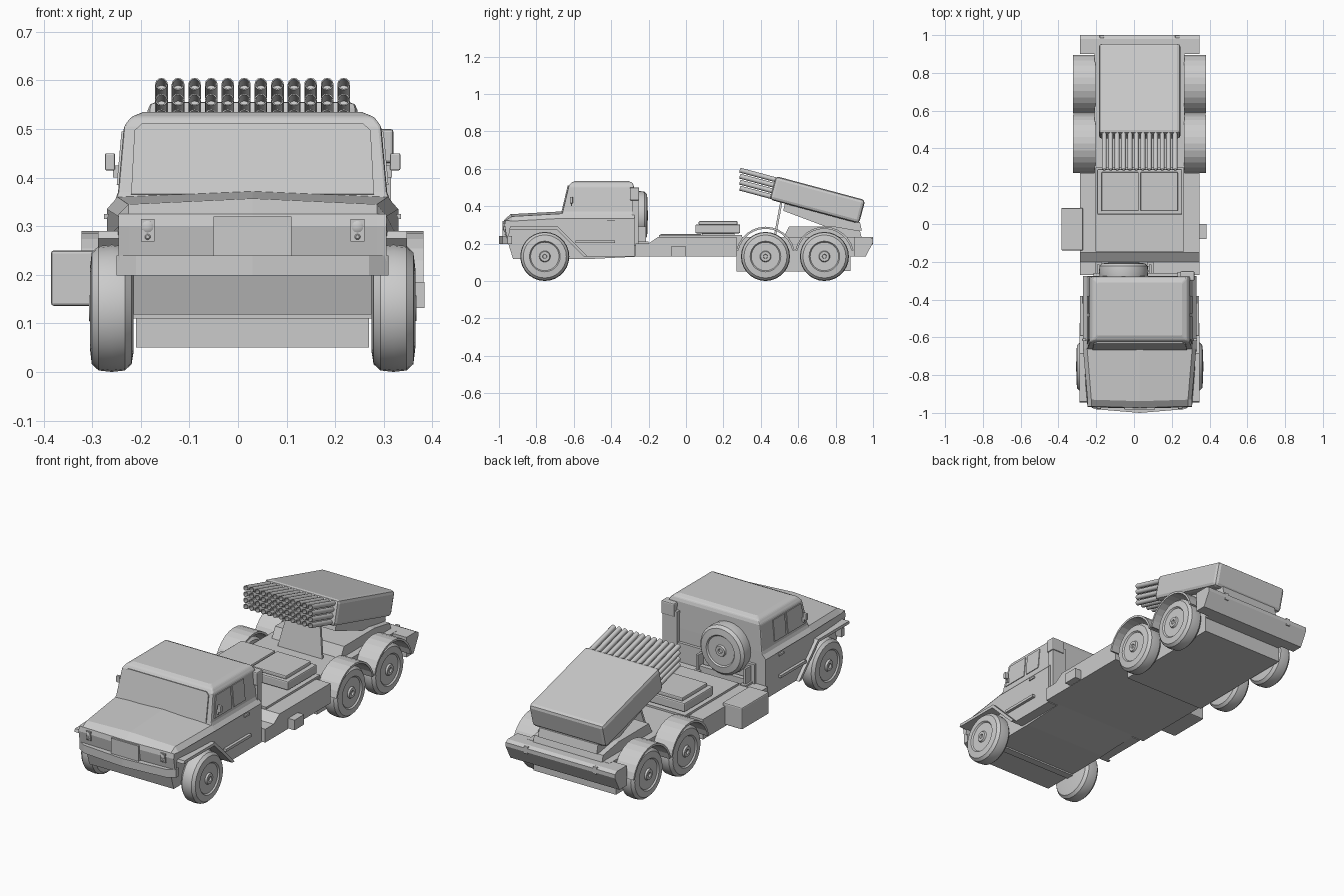
import bpy, bmesh, math
from mathutils import Matrix, Vector

cube = bpy.data.objects.get("Cube")
if cube:
    bpy.data.objects.remove(cube)

CX = 0.03                                   # centre line of the truck
CENTRE = Matrix.Translation((CX, 0, 0))


def finish(bm, name, bevel=0, smooth=False, matrix=None):
    bmesh.ops.recalc_face_normals(bm, faces=bm.faces)
    mesh = bpy.data.meshes.new(name)
    bm.to_mesh(mesh)
    bm.free()
    mesh.transform(CENTRE @ (matrix or Matrix()))
    ob = bpy.data.objects.new(name, mesh)
    bpy.context.collection.objects.link(ob)
    if bevel:
        mod = ob.modifiers.new("Bevel", 'BEVEL')
        mod.width, mod.segments, mod.limit_method = bevel, 2, 'ANGLE'
    if smooth:
        bpy.ops.object.select_all(action='DESELECT')
        ob.select_set(True)
        bpy.context.view_layer.objects.active = ob
        bpy.ops.object.shade_smooth_by_angle(angle=math.radians(35))
    return ob


def loft(name, rings, bevel=0, matrix=None):
    """Skin a list of equal-length closed rings and cap both ends."""
    bm = bmesh.new()
    rows = [[bm.verts.new(p) for p in ring] for ring in rings]
    n = len(rows[0])
    for a, b in zip(rows, rows[1:]):
        for i in range(n):
            j = (i + 1) % n
            bm.faces.new((a[i], a[j], b[j], b[i]))
    bm.faces.new(rows[0])
    bm.faces.new(rows[-1])
    return finish(bm, name, bevel, False, matrix)


def box(name, x, y, z, bevel=0, matrix=None):
    ring = [(x[0], y[0]), (x[1], y[0]), (x[1], y[1]), (x[0], y[1])]
    return loft(name, [[(*p, h) for p in ring] for h in z], bevel, matrix)


def side_profile(name, half, profile, bevel=0):
    """Extrude a (y, z) outline across the truck."""
    return loft(name, [[(x, y, z) for y, z in profile] for x in (-half, half)], bevel)


def lathe(bm, profile, matrix, segs):
    """Spin (radius, height) points about local z."""
    rows = []
    for r, h in profile:
        rows.append([bm.verts.new(matrix @ Vector((r * math.cos(a), r * math.sin(a), h)))
                     for a in (2 * math.pi * i / segs for i in range(segs))])
    for a, b in zip(rows, rows[1:]):
        for i in range(segs):
            j = (i + 1) % segs
            bm.faces.new((a[i], a[j], b[j], b[i]))
    bm.faces.new(rows[0])
    bm.faces.new(rows[-1])


TYRE = [(.09, 0), (.115, .004), (.128, .018), (.131, .045), (.128, .072), (.115, .086),
        (.082, .09), (.076, .083), (.03, .083), (.026, .092), (.012, .092), (.010, .084)]


def wheel(name, x, y, z, direction):
    bm = bmesh.new()
    axis = Vector(direction).to_track_quat('Z', 'Y').to_matrix().to_4x4()
    lathe(bm, TYRE, Matrix.Translation((x, y, z)) @ axis, 28)
    finish(bm, name, smooth=True)


# Road wheels, rear mudguards and axles
for side, s in (("right", -1), ("left", 1)):
    for pos, y in (("front", -.755), ("middle", .425), ("rear", .74)):
        wheel(f"{pos}_wheel_{side}", s * .245, y, .131, (s, 0, 0))
        if pos == "front":
            continue
        rings = []
        for i in range(13):
            a = math.radians(12 + 13 * i)
            c, d = math.cos(a), math.sin(a)
            rings.append([(s * x, y + r * c, .131 + r * d)
                          for x, r in ((.235, .148), (.352, .148), (.352, .159), (.235, .159))])
        loft(f"{pos}_mudguard_{side}", rings)
for pos, y in (("front", -.755), ("middle", .425), ("rear", .74)):
    box(f"{pos}_axle", (-.25, .25), (y - .02, y + .02), (.11, .15))

# Chassis
side_profile("cargo_bed", .317, [(-.27, .13), (.27, .13), (.27, .235), (-.15, .235), (-.2, .2), (-.27, .2)])
box("bed_plate", (-.235, .235), (-.145, .3), (.23, .246))
box("rear_frame", (-.238, .238), (.25, .93), (.13, .236))
side_profile("rear_bumper", .317, [(.9, .13), (.96, .13), (1.0, .205), (1.0, .225), (.98, .235), (.9, .235)])
side_profile("underside_box", .24, [(.27, .05), (.88, .053), (.88, .14), (.27, .14)])
side_profile("front_frame", .245, [(-.95, .2), (-.925, .118), (-.5, .118), (-.26, .13), (-.26, .3), (-.95, .3)])
for s in (-1, 1):
    box("rear_lamp", (s * .2 - .012, s * .2 + .012), (.985, 1.0), (.195, .235), .003)

# Lower cab and bonnet with a gently crowned top
outline = [(-.955, .21), (-.97, .3), (-.965, .325), (-.93, .345), (-.66, .36), (-.275, .36),
           (-.275, .13), (-.54, .13), (-.69, .275), (-.94, .275)]
rings = []
for x, drop in ((-.3, .025), (-.278, 0), (0, -.012), (.278, 0), (.3, .025)):
    ring = []
    for y, z in outline:
        taper = .92 if y < -.9 else 1
        ring.append((x * taper, y - (.008 if x == 0 and y < -.9 else 0), z - drop if z > .33 else z))
    rings.append(ring)
loft("lower_cab", rings)

# Upper cab
rings = []
for z, half, front, back in ((.335, .29, -.67, -.275), (.37, .277, -.66, -.275),
                             (.505, .265, -.628, -.278), (.525, .25, -.615, -.285), (.535, .225, -.59, -.31)):
    rings.append([(-half, front, z), (half, front, z), (half, back, z), (-half, back, z)])
loft("upper_cab", rings, .006)

# Windscreen and side windows
lean = Matrix.Translation((0, -.662, .365)) @ Matrix.Rotation(-math.atan2(.032, .135), 4, 'X')
loft("windscreen", [[(-.25, y, 0), (.25, y, 0), (.243, y, .135), (.228, y, .149),
                     (-.228, y, .149), (-.243, y, .135)] for y in (-.005, .01)], 0, lean)
for s in (-1, 1):
    panes = [[(-.635, .385), (-.61, .495), (-.49, .495), (-.49, .385)],
             [(-.475, .385), (-.475, .495), (-.38, .495), (-.38, .385)]]
    for pane in panes:
        loft("side_window", [[(s * (.277 - (z - .37) * .089 + d), y, z) for y, z in pane]
                             for d in (-.006, .004)])
    # Wheel arch lip, step and mirror
    lip = [(-.945, .275), (-.94, .29), (-.685, .29), (-.525, .13), (-.545, .13), (-.692, .275)]
    loft("front_wheel_arch", [[(s * x, y, z) for y, z in lip] for x in (.25, .318)])
    box("door_step", sorted((s * .29, s * .315)), (-.59, -.38), (.203, .217))
    box("door_handle", sorted((s * .29, s * .306)), (-.42, -.38), (.315, .325))
    box("mirror", sorted((s * .283, s * .304)), (-.62, -.605), (.415, .45), .003)
    box("mirror_arm", sorted((s * .268, s * .287)), (-.616, -.609), (.4, .425))

# Grille, headlamps and front bumper
box("grille", (-.08, .08), (-.982, -.95), (.24, .32))
for s in (-1, 1):
    box("headlamp_frame", (s * .216 - .014, s * .216 + .014), (-.975, -.94), (.268, .315))
    for r, z in ((.012, .299), (.006, .278)):
        bm = bmesh.new()
        turn = Matrix.Translation((s * .216, -.97, z)) @ Matrix.Rotation(math.pi / 2, 4, 'X')
        lathe(bm, [(r, 0), (r, .008), (r * .6, .011)], turn, 12)
        finish(bm, "headlamp", smooth=True)
loft("front_bumper", [[(x, f, .198), (x, f, .24), (x, -.93, .24), (x, -.93, .198)]
                      for x, f in ((-.28, -.955), (-.24, -.98), (0, -1.0), (.24, -.98), (.28, -.955))])

# Spare wheel with its bracket, and air intake behind the cab
wheel("spare_wheel", -.085, -.295, .35, (0, 1, 0))
for x in (-.225, .05):
    box("spare_bracket", (x, x + .012), (-.28, -.215), (.19, .29))
    box("spare_bracket_foot", (x - .01, x + .022), (-.275, -.2), (.195, .21))
box("spare_bracket_bar", (-.22, .055), (-.25, -.225), (.195, .23))
box("intake_post", (.2, .285), (-.29, -.255), (.19, .46))
box("intake_head", (.215, .29), (-.3, -.25), (.43, .5), .006)

# Side boxes
box("side_locker", (-.415, -.3), (-.14, .085), (.136, .25), .006)
box("small_side_box", (.3, .354), (-.08, 0), (.132, .185))

# Twin-lid equipment box
box("equipment_base", (-.2, .2), (.085, .26), (.24, .27))
box("equipment_box", (-.225, .225), (.05, .29), (.255, .302), .006)
for x in (-.202, .005):
    box("equipment_lid", (x, x + .197), (.068, .275), (.3, .32), .005)

# Rear deck and launcher support
side_profile("rear_deck", .2, [(.52, .23), (.55, .29), (.8, .29), (.93, .268), (.94, .23)])
loft("support_panel", [[(-h, y, z), (h, y, z), (h, y + .012, z), (-h, y + .012, z)]
                       for h, y, z in ((.13, .468, .23), (.09, .505, .43))])
side_profile("launcher_cradle", .17, [(.52, .375), (.53, .42), (.93, .315), (.94, .27), (.8, .27)])

# Tilted launcher pod with its rows of open tubes
tilt = Matrix.Translation((0, .447, .435)) @ Matrix.Rotation(math.radians(-15), 4, 'X')
box("launcher_pod", (-.216, .216), (0, .495), (0, .13), .018, tilt)
bm = bmesh.new()
for row in range(4):
    for col in range(12):
        z = .018 + row * .031
        reach = .165 + .27 * z
        place = Matrix.Translation((-.1875 + col * .0341, .02, z)) @ Matrix.Rotation(math.pi / 2, 4, 'X')
        lathe(bm, [(.013, 0), (.013, reach + .02), (.0105, reach + .02), (.0105, reach - .03)], place, 12)
finish(bm, "launch_tubes", smooth=True, matrix=tilt)
